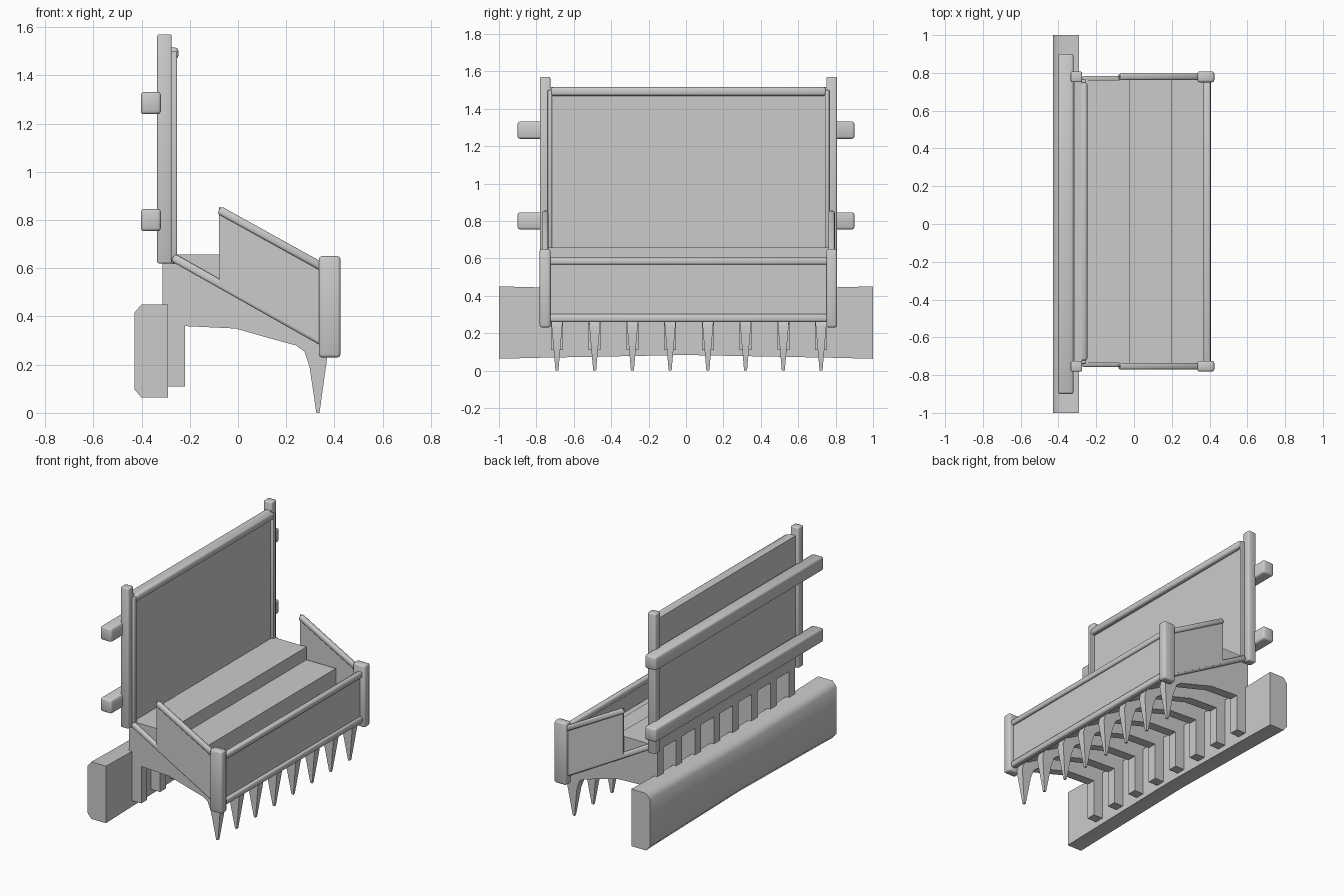
import bpy, bmesh, math
from mathutils import Vector, Matrix

old = bpy.data.objects.get("Cube")
if old:
    bpy.data.objects.remove(old)

grey = bpy.data.materials.new("plain grey")
grey.use_nodes = True
colour = (0.6, 0.6, 0.6, 1)
grey.diffuse_color = colour
grey.node_tree.nodes["Principled BSDF"].inputs["Base Color"].default_value = colour

MID = 0.013            # y centre of the tray
SIDE = 0.766           # distance from there to each post


def finish(name, bm, bevel=0.0, segments=2):
    bmesh.ops.recalc_face_normals(bm, faces=bm.faces)
    if bevel:
        bmesh.ops.bevel(bm, geom=list(bm.edges), offset=bevel,
                        segments=segments, profile=0.5, affect='EDGES')
    mesh = bpy.data.meshes.new(name)
    bm.to_mesh(mesh)
    bm.free()
    obj = bpy.data.objects.new(name, mesh)
    bpy.context.collection.objects.link(obj)
    mesh.materials.append(grey)
    bpy.ops.object.select_all(action='DESELECT')
    obj.select_set(True)
    bpy.context.view_layer.objects.active = obj
    bpy.ops.object.shade_smooth_by_angle(angle=math.radians(50))
    return obj


def box(name, x, y, z, bevel=0.0):
    """Box given as low and high limits on each axis."""
    bm = bmesh.new()
    bmesh.ops.create_cube(bm, size=1)
    for v in bm.verts:
        v.co = [lo + (c + 0.5) * (hi - lo) for c, (lo, hi) in zip(v.co, (x, y, z))]
    return finish(name, bm, bevel)


def rail(name, start, end, width):
    """Square rail with rounded edges from start to end."""
    a, b = Vector(start), Vector(end)
    d = b - a
    bm = bmesh.new()
    bmesh.ops.create_cube(bm, size=1)
    bmesh.ops.scale(bm, vec=(width, width, d.length), verts=bm.verts)
    side = Vector((0, 1, 0)) if abs(d.y) < 0.1 else Vector((1, 0, 0))
    up = d.normalized()
    rot = Matrix((side, up.cross(side), up)).transposed()
    bmesh.ops.transform(bm, matrix=Matrix.Translation((a + b) / 2) @ rot.to_4x4(),
                        verts=bm.verts)
    return finish(name, bm, width * 0.28)


def slab(name, outline, y0, y1, bevel=0.0, shape=None):
    """Side outline in x and z, extruded from y0 to y1."""
    bm = bmesh.new()
    face = bm.faces.new([bm.verts.new((x, y0, z)) for x, z in outline])
    ext = bmesh.ops.extrude_face_region(bm, geom=[face])
    for v in ext["geom"]:
        if isinstance(v, bmesh.types.BMVert):
            v.co.y = y1
    if shape:
        for v in bm.verts:
            shape(v)
    return finish(name, bm, bevel)


# Long beam at the rear, slightly waisted in the middle
bm = bmesh.new()
rings = []
for y, low, high in ((-1, .063, .45), (-.8, .068, .445), (0, .083, .435),
                     (.8, .068, .445), (1, .063, .45)):
    c = 0.035
    ring = [(-.43, low + c), (-.43, high - c), (-.40, high), (-.29, high),
            (-.29, low), (-.40, low)]
    rings.append([bm.verts.new((x, y, z)) for x, z in ring])
for r, s in zip(rings, rings[1:]):
    for i in range(len(r)):
        j = (i + 1) % len(r)
        bm.faces.new((r[i], r[j], s[j], s[i]))
bm.faces.new(rings[0])
bm.faces.new(rings[-1])
finish("rear_beam", bm)

# Row of ribs, each ending in a pointed tooth
rib = [(-.313, .62), (-.313, .11), (-.22, .11), (-.22, .36), (-.01, .35),
       (.13, .31), (.24, .28), (.275, .255), (.297, .19), (.325, 0),
       (.338, 0), (.37, .23), (.35, .30), (-.25, .64)]
for n in range(8):
    yc = -0.69 + n * 0.2017

    def taper(v, yc=yc):
        half = 0.032
        if v.co.x > 0.2:
            half = 0.008 + 0.024 * min(1, v.co.z / 0.28)
        v.co.y = yc + half * (1 if v.co.y > yc else -1)
    slab(f"toothed_rib_{n + 1}", rib, yc - .03, yc + .03, 0.0, taper)

# Stepped tray floor
slab("stepped_floor",
     [(-.27, .657), (-.02, .657), (-.02, .57), (.2, .57), (.2, .46),
      (.37, .46), (.37, .285), (.33, .29), (-.27, .63)],
     MID - .75, MID + .75)

# Parts on both sides
for label, s in (("right", -1), ("left", 1)):
    y = MID + s * SIDE
    box(f"{label}_back_post", (-.335, -.275), (y - .028, y + .028), (.62, 1.57), .007)
    box(f"{label}_front_post", (.335, .425), (y - .029, y + .029), (.23, .65), .012)
    rail(f"{label}_lower_rail", (-.27, y - s * .012, .645), (.35, y - s * .012, .295), .034)
    rail(f"{label}_upper_rail", (-.078, y, .842), (.35, y, .605), .034)
    slab(f"{label}_side_panel", [(-.078, .855), (.35, .61), (.35, .29), (-.078, .53)],
         y - .006, y + .006)
    yt = y - s * .025
    box(f"{label}_back_trim", (-.28, -.253), (yt - .012, yt + .012), (.62, 1.5), .004)

# Front panel with its rails
y0, y1 = MID - SIDE, MID + SIDE
box("front_panel", (.375, .39), (y0, y1), (.27, .6))
rail("front_top_rail", (.387, y0, .585), (.387, y1, .585), .038)
rail("front_bottom_rail", (.387, y0, .28), (.387, y1, .28), .042)

# Tall back panel with its rail and two crossbars
box("back_panel", (-.315, -.275), (y0, y1), (.62, 1.515))
rail("back_top_rail", (-.27, y0 + .03, 1.492), (-.27, y1 - .03, 1.492), .046)
for label, z in (("lower", .8), ("upper", 1.285)):
    box(f"{label}_crossbar", (-.403, -.32), (-.9, .9), (z - .046, z + .046), .012)
